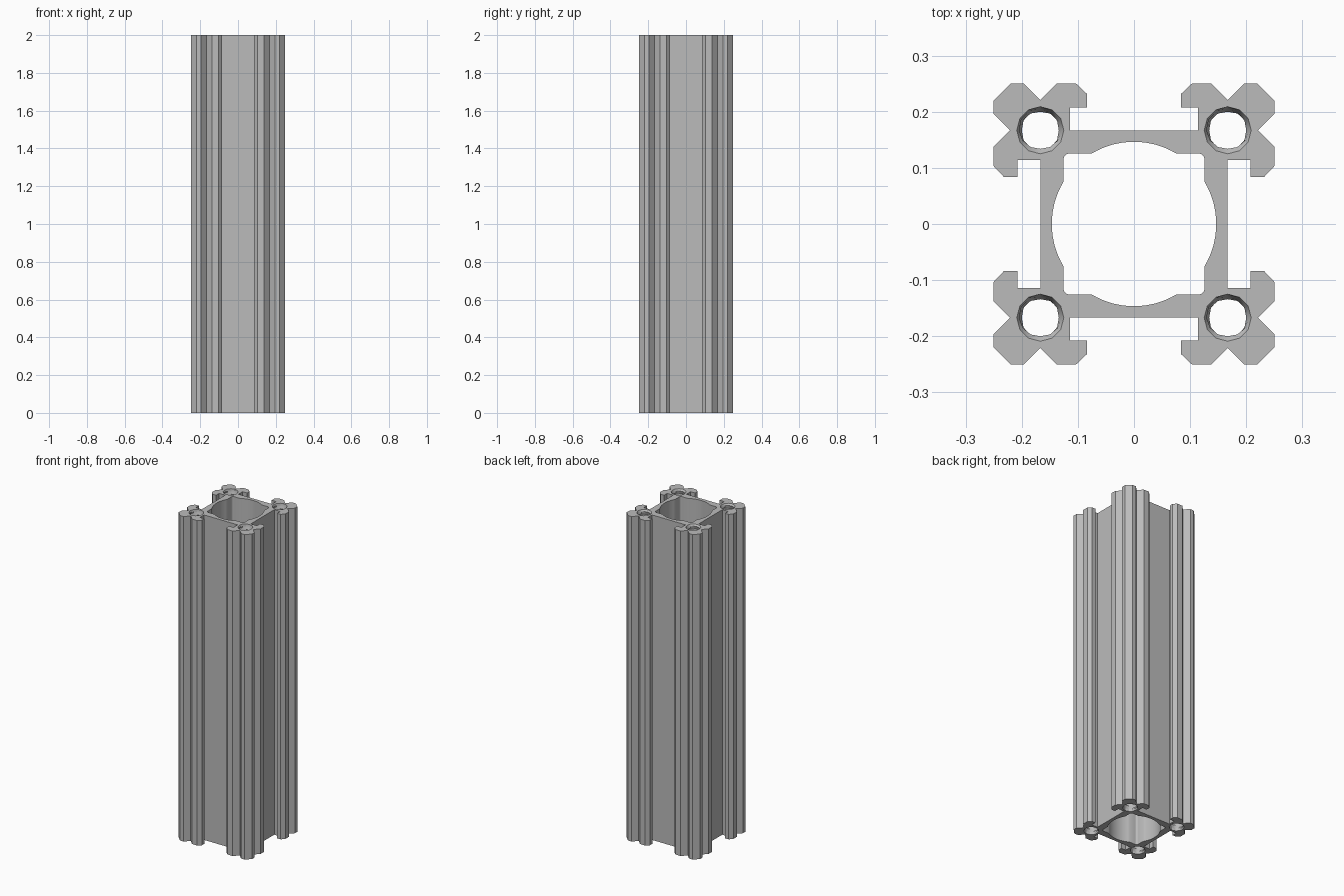
import bpy, bmesh
from math import sin, cos, asin, pi, tau

if "Cube" in bpy.data.objects:
    bpy.data.objects.remove(bpy.data.objects["Cube"])

HEIGHT = 2.0
BORE_CENTRE = 0.167
BORE_OUTER, BORE_INNER = 0.042, 0.033
PITCH, SIDES = 0.04, 12


def four_turns(quarter):
    """Repeat a quarter outline around the z axis, clockwise."""
    loop = []
    for _ in range(4):
        loop += quarter
        quarter = [(y, -x) for x, y in quarter]
    return loop


def mirrored(half):
    """Complete a quarter outline by mirroring it across the diagonal."""
    return half + [(y, x) for x, y in reversed(half)]


# Outer outline: web, T-slot lip, V notch, chamfered corner
outer = four_turns(mirrored([
    (0.114, 0.167), (0.114, 0.208), (0.084, 0.208), (0.084, 0.232),
    (0.103, 0.25), (0.138, 0.25), (0.167, 0.221), (0.196, 0.25), (0.22, 0.25)]))

# Central cavity: square with rounded corners, bulged by a circle on each side
CAVITY, RADIUS, FILLET = 0.126, 0.1465, 0.012
reach = asin((RADIUS ** 2 - CAVITY ** 2) ** 0.5 / RADIUS)
arc = [(RADIUS * sin(reach * i / 8), RADIUS * cos(reach * i / 8)) for i in range(9)]
c = CAVITY - FILLET
fillet = [(c + FILLET * sin(a), c + FILLET * cos(a)) for a in (0, pi / 12, pi / 6)]
half = arc + fillet
cavity = four_turns(half + [(y, x) for x, y in reversed(half[1:])])

bm = bmesh.new()


def skin(rings):
    """Join successive closed rings of vertices with quads."""
    for low, high in zip(rings, rings[1:]):
        n = len(low)
        for i in range(n):
            j = (i + 1) % n
            bm.faces.new((low[i], low[j], high[j], high[i]))


def wall(outline):
    rings = [[bm.verts.new((x, y, z)) for x, y in outline] for z in (0, HEIGHT)]
    skin(rings)
    return rings


def threaded_bore(cx, cy):
    """Screw hole with a spiral thread along its length."""
    steps = round(HEIGHT / PITCH * 4)
    rings = []
    for k in range(steps + 1):
        z = HEIGHT * k / steps
        ring = []
        for i in range(SIDES):
            a = tau * i / SIDES
            phase = (z / PITCH + i / SIDES) % 1
            depth = abs(2 * phase - 1)
            r = BORE_INNER + (BORE_OUTER - BORE_INNER) * depth
            if k in (0, steps):
                r = BORE_OUTER
            ring.append(bm.verts.new((cx + r * cos(a), cy + r * sin(a), z)))
        rings.append(ring)
    skin(rings)
    return rings


walls = [wall(outer), wall(cavity)]
for sx in (-1, 1):
    for sy in (-1, 1):
        walls.append(threaded_bore(sx * BORE_CENTRE, sy * BORE_CENTRE))

# End faces, filled around the cavity and bores
for end in (0, -1):
    edges = []
    for rings in walls:
        ring = rings[end]
        edges += [bm.edges.get((ring[i - 1], ring[i])) for i in range(len(ring))]
    bmesh.ops.triangle_fill(bm, edges=edges, use_beauty=True, normal=(0, 0, 1))

bmesh.ops.remove_doubles(bm, verts=bm.verts, dist=1e-6)
bmesh.ops.recalc_face_normals(bm, faces=bm.faces)

mesh = bpy.data.meshes.new("slotted_extrusion")
bm.to_mesh(mesh)
bm.free()
extrusion = bpy.data.objects.new("slotted_extrusion", mesh)
bpy.context.collection.objects.link(extrusion)

# Plain aluminium colour
grey = bpy.data.materials.new("aluminium_grey")
grey.use_nodes = True
colour = (0.5, 0.5, 0.5, 1)
grey.diffuse_color = colour
grey.node_tree.nodes["Principled BSDF"].inputs["Base Color"].default_value = colour
mesh.materials.append(grey)

bpy.context.view_layer.objects.active = extrusion
extrusion.select_set(True)
bpy.ops.object.shade_smooth_by_angle(angle=pi / 6)
